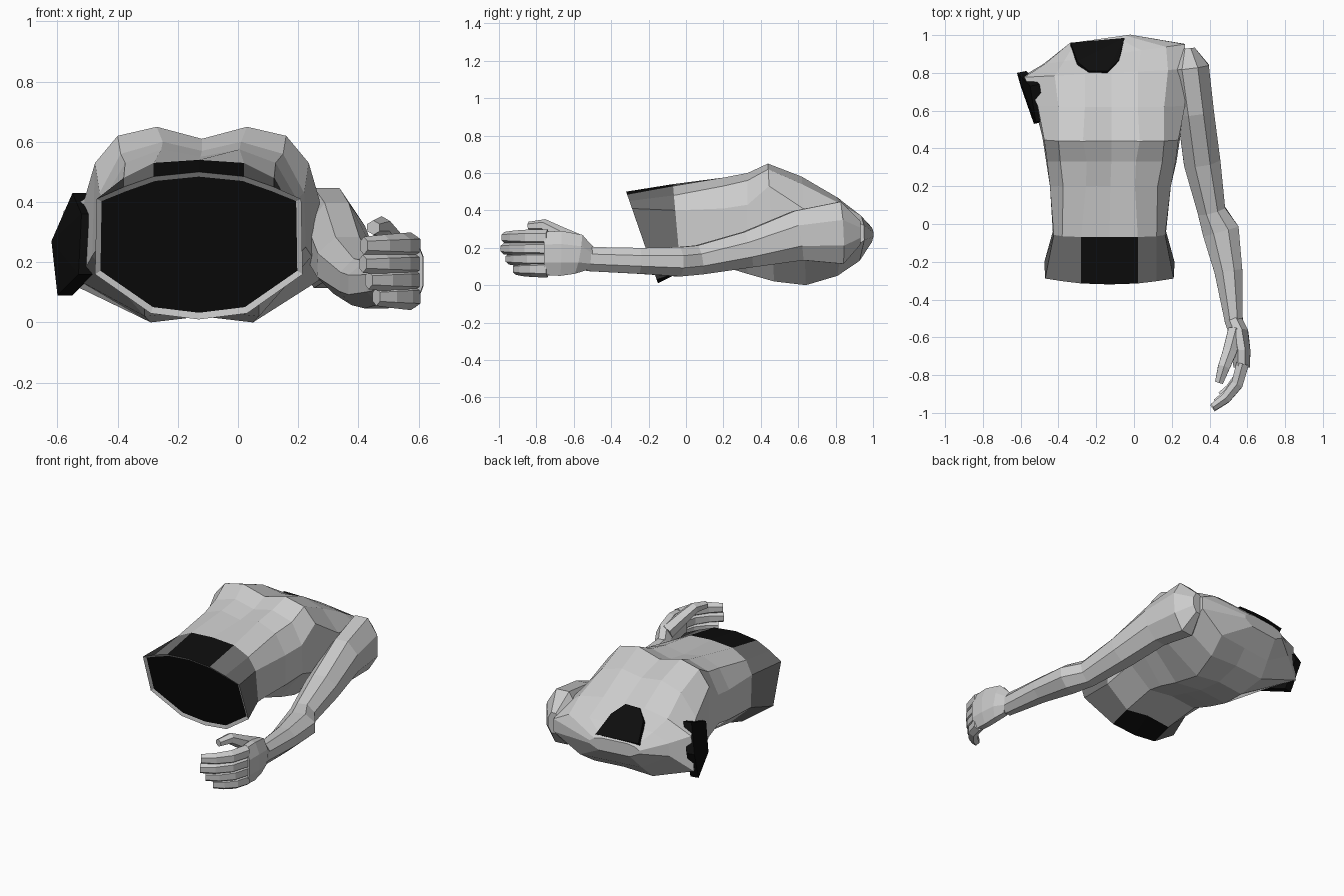
import bpy, bmesh
from math import cos, sin, pi
from mathutils import Vector

if "Cube" in bpy.data.objects:
    bpy.data.objects.remove(bpy.data.objects["Cube"])


def material(name, v):
    m = bpy.data.materials.new(name)
    m.diffuse_color = (v, v, v, 1)
    m.use_nodes = True
    m.node_tree.nodes["Principled BSDF"].inputs["Base Color"].default_value = m.diffuse_color
    return m


BLACK = material("black_cut", 0.004)
SHADE = material("dark_fade", 0.16)
GREY = material("stone_grey", 0.6)


def finish(bm, name, mats):
    me = bpy.data.meshes.new(name)
    bm.to_mesh(me)
    bm.free()
    for m in mats:
        me.materials.append(m)
    ob = bpy.data.objects.new(name, me)
    bpy.context.collection.objects.link(ob)
    return ob


def loft(bm, rings):
    """Skin a list of equal point rings and cap both ends."""
    vs = [[bm.verts.new(p) for p in r] for r in rings]
    n = len(vs[0])
    bands = [[bm.faces.new((a[i], a[(i + 1) % n], b[(i + 1) % n], b[i]))
              for i in range(n)] for a, b in zip(vs, vs[1:])]
    caps = [bm.faces.new(vs[0][::-1]), bm.faces.new(vs[-1])]
    bmesh.ops.recalc_face_normals(bm, faces=bm.faces[:])
    return bands, caps


def tube(name, stations, sides=8):
    """Faceted limb through stations (x, y, z, half width, half height)."""
    pts = [Vector(s[:3]) for s in stations]
    rings = []
    for i, s in enumerate(stations):
        t = pts[min(i + 1, len(pts) - 1)] - pts[max(i - 1, 0)]
        side = t.cross(Vector((0, 0, 1))).normalized()
        up = side.cross(t).normalized()
        rings.append([pts[i] + side * s[3] * cos(a) + up * s[4] * sin(a)
                      for a in [2 * pi * (k + 0.5) / sides for k in range(sides)]])
    bm = bmesh.new()
    loft(bm, rings)
    return finish(bm, name, [GREY])


def slab(name, points, offset):
    """Thin convex black plate marking a cut."""
    bm = bmesh.new()
    for p in points:
        bm.verts.new(p)
        bm.verts.new(Vector(p) + Vector(offset))
    bmesh.ops.convex_hull(bm, input=bm.verts[:])
    return finish(bm, name, [BLACK])


# Torso: (centre x, front y, back y, sideways slope), then the half profile
# from breastbone round the flank to the spine as (dx, z)
layout = [(-.13, -.32, -.15, 0), (-.13, -.07, -.03, 0), (-.125, .20, .20, 0),
          (-.12, .33, .33, 0), (-.12, .44, .47, 0), (-.12, .62, .64, 0),
          (-.12, .80, .80, .05), (-.10, .90, .90, .14), (-.18, .98, .98, .14)]
profiles = [
    [(0, .50), (.15, .485), (.25, .45), (.34, .41), (.345, .16), (.16, .03), (0, .01)],
    [(0, .54), (.15, .53), (.25, .48), (.295, .40), (.30, .20), (.16, .07), (0, .09)],
    [(0, .55), (.13, .575), (.25, .53), (.32, .41), (.32, .22), (.17, .10), (0, .12)],
    [(0, .57), (.13, .60), (.27, .56), (.34, .43), (.345, .25), (.19, .06), (0, .08)],
    [(0, .61), (.15, .65), (.28, .62), (.355, .53), (.365, .22), (.19, .02), (0, .04)],
    [(0, .56), (.14, .58), (.28, .54), (.39, .41), (.41, .14), (.17, .0), (0, .02)],
    [(0, .46), (.14, .47), (.30, .44), (.46, .37), (.48, .15), (.20, .05), (0, .06)],
    [(0, .37), (.14, .38), (.27, .37), (.37, .32), (.38, .24), (.20, .13), (0, .13)],
    [(0, .31), (.08, .31), (.13, .30), (.16, .28), (.16, .26), (.10, .23), (0, .23)]]
rings = []
for (cx, yf, yb, slope), prof in zip(layout, profiles):
    loop = prof + [(-dx, z) for dx, z in prof[-2:0:-1]]
    zt = prof[0][1]
    zb = prof[-1][1]
    rings.append([(min(cx + dx, .27),
                   yf + (yb - yf) * (zt - z) / (zt - zb) + slope * dx, z)
                  for dx, z in loop])
bm = bmesh.new()
bands, caps = loft(bm, rings)
for i, f in enumerate(bands[0]):
    f.material_index = 1 if i in (0, 11, 5, 6) else 2
caps[0].material_index = 0
rim = bmesh.ops.inset_individual(bm, faces=[caps[0]], thickness=.02, depth=-.01)
caps[0].material_index = 1
finish(bm, "torso", [GREY, BLACK, SHADE])

# Black cuts where the neck and the missing arm would join
slab("neck_cut", [(-.335, .96, .325), (-.30, .86, .425), (-.24, .81, .47),
                  (-.14, .81, .47), (-.08, .87, .415), (-.05, .985, .32)],
     (0, -.025, -.025))
slab("shoulder_cut", [(-.62, .80, .27), (-.55, .73, .43), (-.52, .54, .36),
                      (-.53, .53, .16), (-.60, .73, .09)], (.05, .01, 0))

# Arm, shoulder to wrist
tube("arm", [(.285, .93, .28, .04, .07), (.295, .83, .28, .11, .18),
             (.325, .60, .265, .105, .145), (.36, .33, .19, .105, .105),
             (.41, .07, .135, .08, .085), (.46, -.04, .125, .105, .085),
             (.50, -.25, .13, .08, .075), (.53, -.53, .14, .05, .07)])

# Palm, four curled fingers and the thumb
tube("palm", [(.53, -.52, .14, .05, .07), (.555, -.58, .165, .055, .115),
              (.57, -.67, .17, .05, .13), (.57, -.76, .17, .048, .125)])
for i, (z, reach) in enumerate([(.085, .72), (.14, .88), (.195, 1), (.255, .98)]):
    path = [(0, 0), (-.03, -.11), (-.09, -.185), (-.16, -.235)]
    tube("finger_%d" % (i + 1),
         [(.575 + dx * reach, -.74 + dy * reach, z, r, r + .006)
          for (dx, dy), r in zip(path, (.038, .036, .031, .024))], 6)
tube("thumb", [(.535, -.57, .22, .045, .05), (.505, -.68, .275, .042, .042),
               (.475, -.76, .32, .036, .034), (.45, -.84, .315, .025, .024)], 6)
